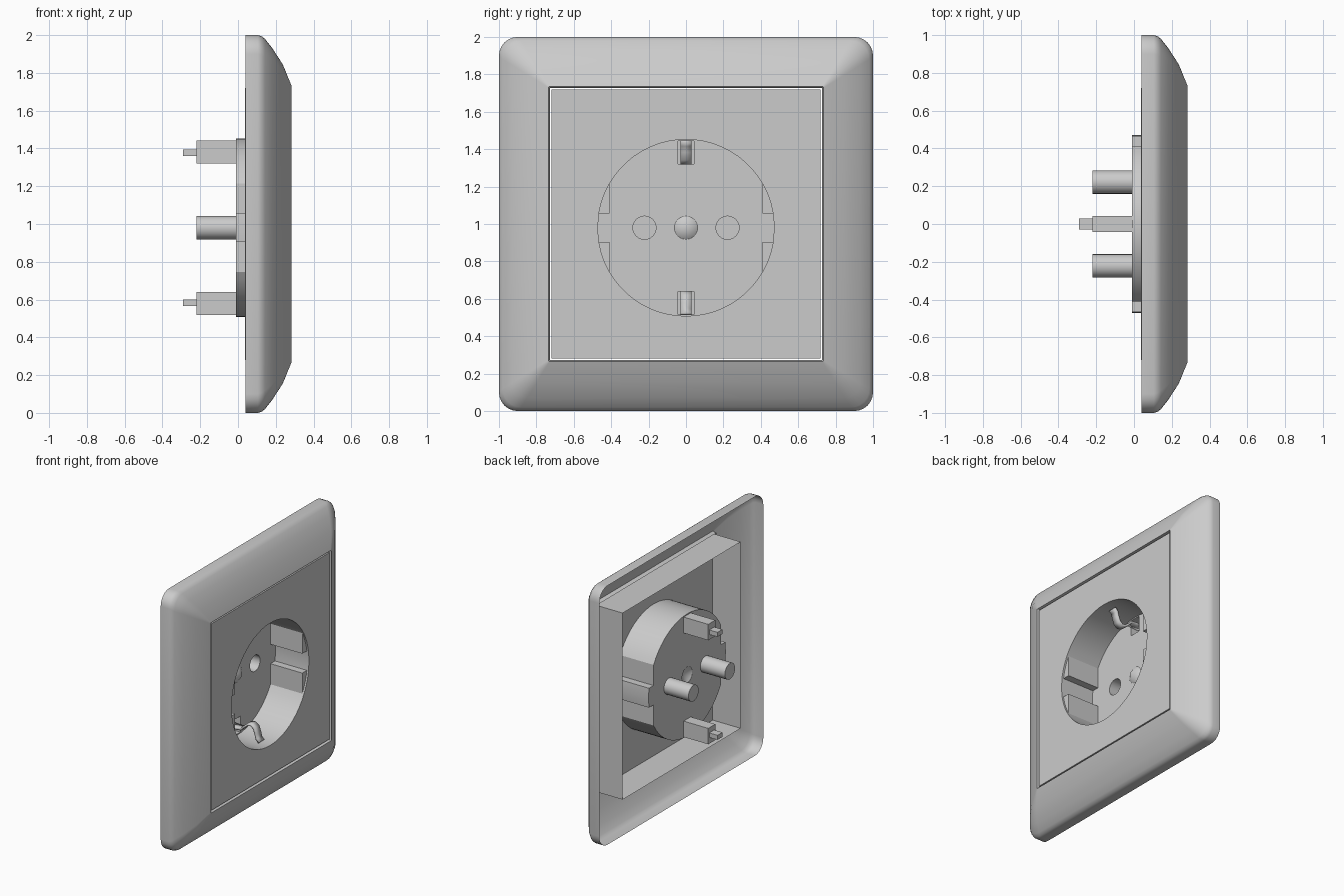
import bpy, bmesh
from math import sin, cos, asin, acos, pi
from mathutils import Vector

cube = bpy.data.objects.get("Cube")
if cube:
    bpy.data.objects.remove(cube)

grey = bpy.data.materials.new("light_grey_plastic")
grey.use_nodes = True
colour = (0.6, 0.6, 0.6, 1)
grey.diffuse_color = colour
grey.node_tree.nodes["Principled BSDF"].inputs["Base Color"].default_value = colour

CUP_Z, CUP_R, FLOOR_X, PLATE_X = 0.98, 0.472, -0.01, 0.276
PIN_Y, PIN_R, BACK_X = 0.222, 0.062, -0.22


# Helpers: outlines are lists of (y, z), rings place an outline at a given x
def ring(bm, outline, x, cz=CUP_Z):
    return [bm.verts.new((x, y, z + cz)) for y, z in outline]


def bridge(bm, rings):
    for a, b in zip(rings, rings[1:]):
        for i in range(len(a)):
            j = (i + 1) % len(a)
            bm.faces.new((a[i], a[j], b[j], b[i]))


def fill(bm, loops):
    edges = []
    for loop in loops:
        for a, b in zip(loop, loop[1:] + loop[:1]):
            edges.append(bm.edges.get((a, b)) or bm.edges.new((a, b)))
    bmesh.ops.triangle_fill(bm, edges=edges, use_beauty=True, use_dissolve=False, normal=(1, 0, 0))


def finish(bm, name, angle=30):
    bmesh.ops.remove_doubles(bm, verts=bm.verts, dist=0.0005)
    bmesh.ops.recalc_face_normals(bm, faces=bm.faces)
    mesh = bpy.data.meshes.new(name)
    bm.to_mesh(mesh)
    bm.free()
    obj = bpy.data.objects.new(name, mesh)
    bpy.context.collection.objects.link(obj)
    mesh.materials.append(grey)
    bpy.ops.object.select_all(action='DESELECT')
    obj.select_set(True)
    bpy.context.view_layer.objects.active = obj
    bpy.ops.object.shade_smooth_by_angle(angle=angle * pi / 180)
    return obj


def rounded_square(h, r, n=6):
    pts = []
    for k, (sy, sz) in enumerate(((1, 1), (-1, 1), (-1, -1), (1, -1))):
        for i in range(n + 1):
            a = (k + i / n) * pi / 2
            pts.append((sy * (h - r) + r * cos(a), sz * (h - r) + r * sin(a)))
    return pts


def rect(y0, y1, z0, z1):
    return [(y0, z0), (y1, z0), (y1, z1), (y0, z1)]


def circle(r, cy=0, n=24):
    return [(cy + r * cos(2 * pi * i / n), r * sin(2 * pi * i / n)) for i in range(n)]


def extruded(name, outline, x0, x1, cap_back=True, cap_front=False):
    bm = bmesh.new()
    rings = [ring(bm, outline, x) for x in (x0, x1)]
    bridge(bm, rings)
    if cap_back:
        bm.faces.new(rings[0])
    if cap_front:
        bm.faces.new(rings[1])
    return finish(bm, name)


# Keyed cup outline: circle with side flats, each split by a central slot
def keyed_outline(flat=0.41, slot=0.075):
    top = (CUP_R ** 2 - flat ** 2) ** 0.5
    q = [(CUP_R, 0), (CUP_R * cos(asin(slot / CUP_R)), slot)]
    q += [(flat, slot + (top - slot) * i / 4) for i in range(5)]
    start = acos(flat / CUP_R)
    q += [(CUP_R * cos(a), CUP_R * sin(a))
          for a in (start + (pi / 2 - start) * i / 10 for i in range(1, 11))]
    half = q + [(-y, z) for y, z in reversed(q[:-1])]
    return half + [(y, -z) for y, z in reversed(half[1:-1])]


keyed = keyed_outline()
lip = [tuple(Vector(p).normalized() * CUP_R) for p in keyed]
# The slot corner would share its direction with its neighbour, so drop repeats
rim = [p for i, p in enumerate(lip) if (Vector(p) - Vector(lip[i - 1])).length > 0.012]

# Sloping outer frame: half size, corner radius, x
bm = bmesh.new()
profile = [(1, 0.1, 0.04), (1, 0.1, 0.105), (0.994, 0.1, 0.125), (0.98, 0.1, 0.143),
           (0.93, 0.08, 0.182), (0.845, 0.05, 0.237), (0.735, 0.006, 0.282), (0.728, 0.004, 0.25)]
bridge(bm, [ring(bm, rounded_square(h, r), x, 1) for h, r, x in profile])
finish(bm, "outer_frame", 40)

# Central plate with round opening and side walls reaching back
bm = bmesh.new()
square = rect(-0.72, 0.72, -0.72, 0.72)
front = ring(bm, square, PLATE_X, 1)
bridge(bm, [front, ring(bm, square, 0.037, 1)])
fill(bm, [front, ring(bm, rim, PLATE_X)])
finish(bm, "centre_plate")

# Recessed cup walls
bm = bmesh.new()
bridge(bm, [ring(bm, lip, PLATE_X), ring(bm, lip, 0.262),
            ring(bm, keyed, 0.262), ring(bm, keyed, FLOOR_X)])
bmesh.ops.dissolve_degenerate(bm, dist=0.0005, edges=bm.edges)
finish(bm, "cup_wall")

# Cup floor with pin holes, clip pockets and centre hole
pocket = {1: rect(-0.043, 0.043, 0.34, 0.463), -1: rect(-0.043, 0.043, -0.463, -0.34)}
pins = {s: circle(PIN_R, s * PIN_Y) for s in (1, -1)}
hub = circle(0.062)
bm = bmesh.new()
fill(bm, [ring(bm, o, FLOOR_X) for o in (keyed, hub, *pins.values(), *pocket.values())])
finish(bm, "cup_floor")

# Low cone in the middle of the floor
bm = bmesh.new()
base = ring(bm, hub, FLOOR_X)
tip = bm.verts.new((FLOOR_X + 0.045, 0, CUP_Z))
for a, b in zip(base, base[1:] + base[:1]):
    bm.faces.new((a, b, tip))
finish(bm, "centre_cone", 40)

# Contact sleeves, and earth clips with their housings and terminals
for s, side in ((1, "right"), (-1, "left")):
    extruded(side + "_contact_sleeve", pins[s], BACK_X, FLOOR_X)

clip_path = [(-0.06, 0.4), (0.0, 0.405), (0.045, 0.4), (0.075, 0.37), (0.1, 0.35),
             (0.13, 0.345), (0.155, 0.365), (0.17, 0.405), (0.178, 0.44), (0.2, 0.462)]
for s, side in ((1, "top"), (-1, "bottom")):
    extruded(side + "_clip_housing", pocket[s], BACK_X, FLOOR_X)
    z0, z1 = sorted((s * 0.38, s * 0.415))
    extruded(side + "_clip_terminal", rect(-0.03, 0.03, z0, z1), -0.29, BACK_X, True, True)
    bm = bmesh.new()
    strips = [[bm.verts.new((x, y, CUP_Z + s * r)) for x, r in clip_path] for y in (-0.03, 0.03)]
    for i in range(len(clip_path) - 1):
        bm.faces.new((strips[0][i], strips[0][i + 1], strips[1][i + 1], strips[1][i]))
    clip = finish(bm, side + "_earth_clip", 50)
    thick = clip.modifiers.new("thickness", 'SOLIDIFY')
    thick.thickness = 0.016
    thick.offset = 0
